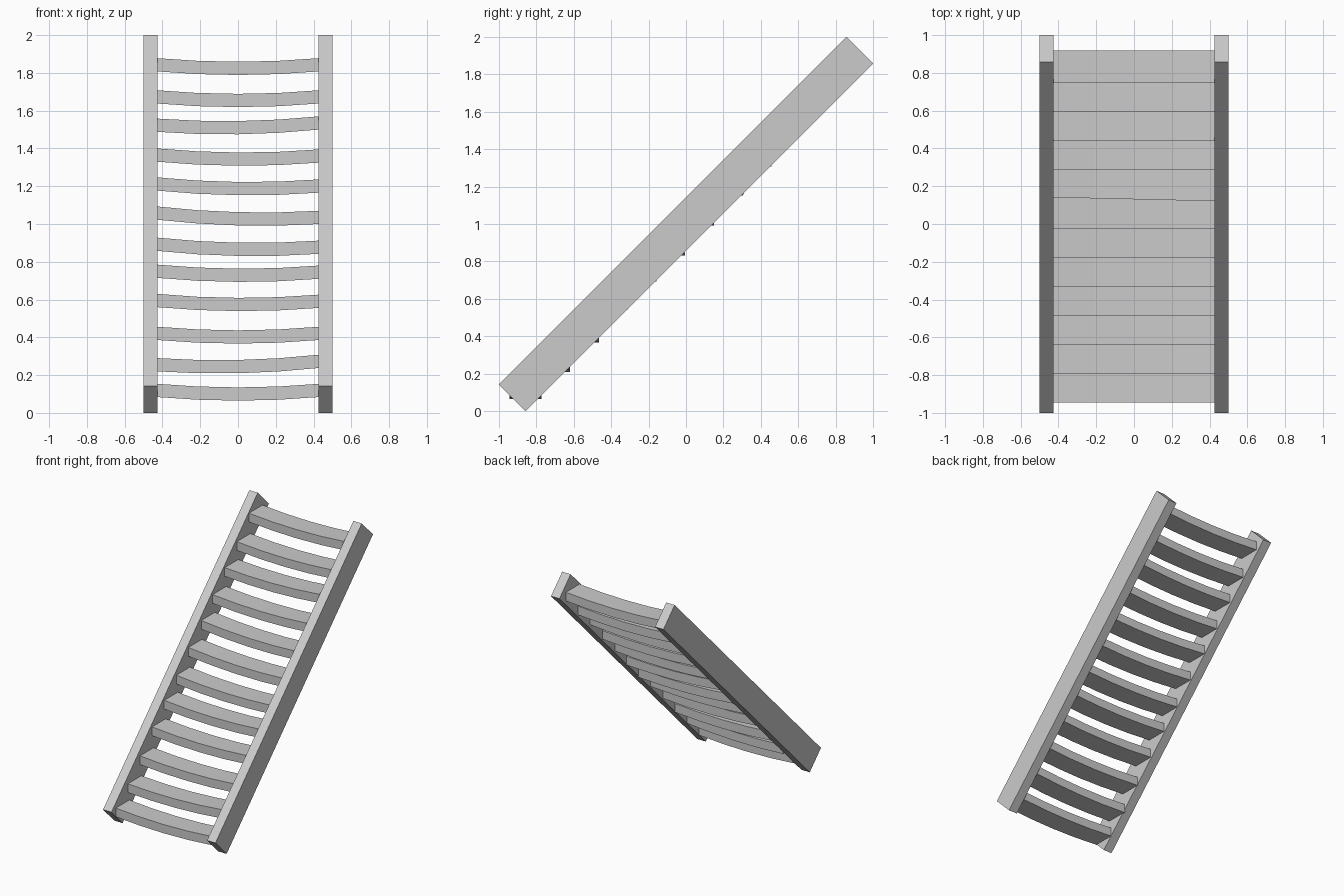
import bpy
import bmesh

cube = bpy.data.objects.get("Cube")
if cube:
    bpy.data.objects.remove(cube, do_unlink=True)

grey = bpy.data.materials.new("plain grey")
grey.use_nodes = True
colour = (0.6, 0.6, 0.6, 1)
grey.diffuse_color = colour
grey.node_tree.nodes["Principled BSDF"].inputs["Base Color"].default_value = colour


def loft(name, sections):
    """Skin a row of matching four-sided sections and cap both ends."""
    bm = bmesh.new()
    rings = [[bm.verts.new(p) for p in section] for section in sections]
    for a, b in zip(rings, rings[1:]):
        for i in range(4):
            j = (i + 1) % 4
            bm.faces.new((a[i], a[j], b[j], b[i]))
    bm.faces.new(rings[0])
    bm.faces.new(rings[-1])
    bmesh.ops.recalc_face_normals(bm, faces=bm.faces)
    mesh = bpy.data.meshes.new(name)
    bm.to_mesh(mesh)
    bm.free()
    mesh.materials.append(grey)
    obj = bpy.data.objects.new(name, mesh)
    bpy.context.collection.objects.link(obj)


# Sloping side rails, cut square at both ends
rail_profile = [(-1, 0.142), (-0.858, 0), (1, 1.858), (0.858, 2)]
for name, side in (("left_rail", 1), ("right_rail", -1)):
    loft(name, [[(side * x, y, z) for y, z in rail_profile] for x in (0.425, 0.5)])

# Worn treads: top height at the right end and at the left end
tread_ends = [(0.154, 0.154), (0.29, 0.308), (0.456, 0.456), (0.63, 0.626),
              (0.785, 0.78), (0.928, 0.912), (1.093, 1.07), (1.247, 1.236),
              (1.4, 1.395), (1.558, 1.57), (1.708, 1.708), (1.878, 1.878)]
half, depth, thick, sag = 0.43, 0.172, 0.07, 0.019
segments = 4
for n, (z_right, z_left) in enumerate(tread_ends):
    front = -0.945 + n * 0.1537
    skew = -0.01 if n == 7 else 0
    sections = []
    for k in range(segments + 1):
        t = 2 * k / segments - 1
        top = (z_right + z_left) / 2 + t * (z_left - z_right) / 2 - sag * (1 - t * t)
        y = front + skew * t
        sections.append([(half * t, y, top - thick), (half * t, y + depth, top - thick),
                         (half * t, y + depth, top), (half * t, y, top)])
    loft(f"tread_{n + 1}", sections)
